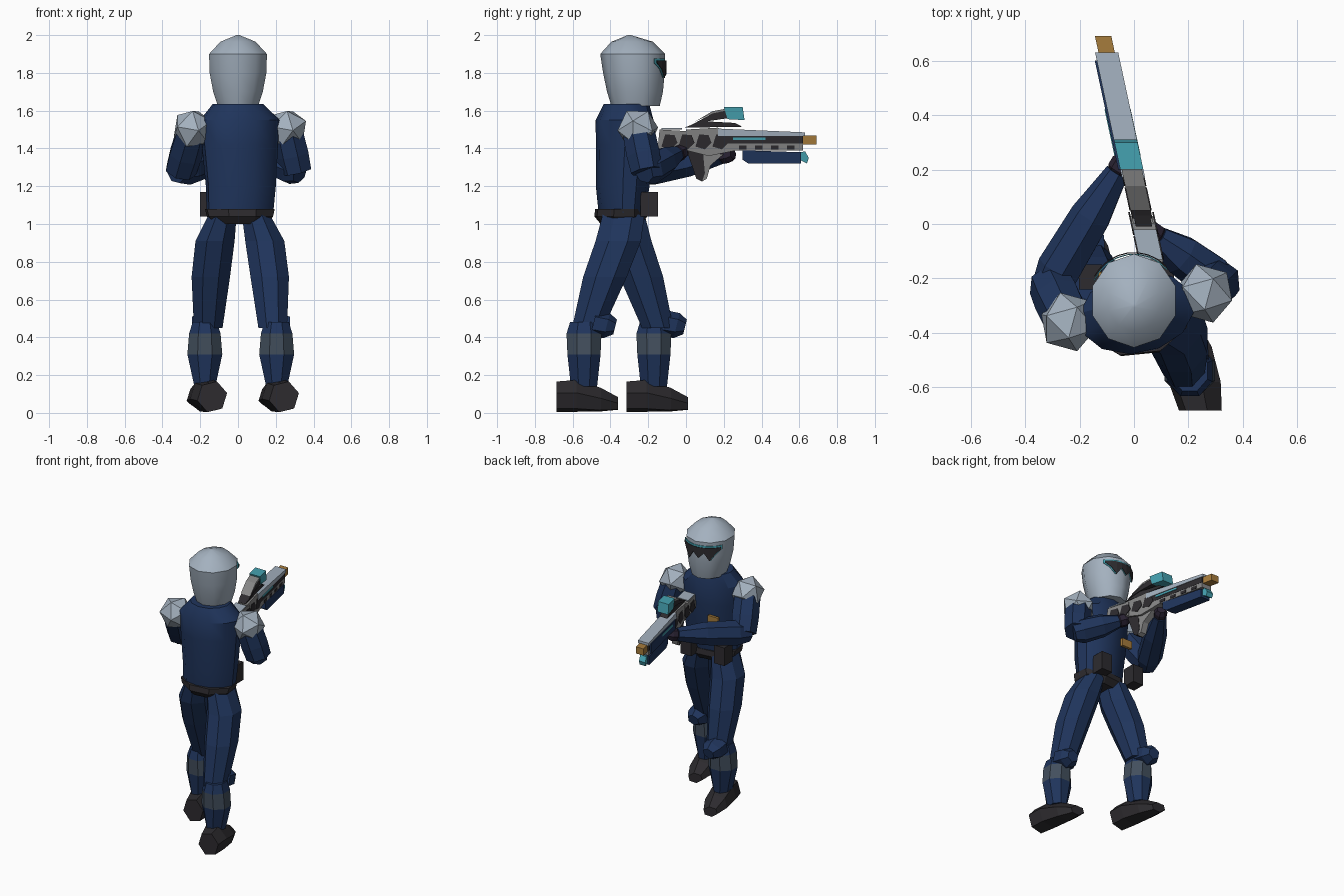
import bpy, bmesh, math
from mathutils import Vector, Matrix

if "Cube" in bpy.data.objects:
    bpy.data.objects.remove(bpy.data.objects["Cube"])


def material(name, *rgb):
    m = bpy.data.materials.new(name)
    m.use_nodes = True
    m.diffuse_color = (*rgb, 1)
    m.node_tree.nodes["Principled BSDF"].inputs["Base Color"].default_value = (*rgb, 1)
    return m


LIGHT = material("pale_grey_armour", .37, .44, .52)
NAVY = material("navy_cloth", .014, .035, .107)
DARK = material("charcoal", .026, .024, .028)
SLATE = material("slate_band", .055, .078, .11)
TEAL = material("teal_glow", .06, .36, .44)
GOLD = material("gold_brass", .38, .2, .045)
STEEL = material("gun_steel", .24, .24, .24)
GLOVE = material("dark_glove", .022, .016, .032)
UP = Vector((0, 0, 1))


def finish(name, bm, mats, smooth=None):
    bmesh.ops.recalc_face_normals(bm, faces=bm.faces)
    mesh = bpy.data.meshes.new(name)
    bm.to_mesh(mesh)
    bm.free()
    for m in mats:
        mesh.materials.append(m)
    ob = bpy.data.objects.new(name, mesh)
    bpy.context.collection.objects.link(ob)
    if smooth:
        bpy.ops.object.select_all(action='DESELECT')
        ob.select_set(True)
        bpy.context.view_layer.objects.active = ob
        bpy.ops.object.shade_smooth_by_angle(angle=math.radians(smooth))
    return ob


def loft(name, rings, mat, n=8, axis=UP, yaw=0, band=None, smooth=None):
    """Skin over rings (centre, half width, half depth); band = (segment, material)."""
    bm = bmesh.new()
    axis = axis.normalized()
    u = axis.cross(UP).normalized() if abs(axis.z) < .99 else Vector((1, 0, 0))
    u = Matrix.Rotation(yaw, 3, axis) @ u
    v = u.cross(axis)
    loops = []
    for c, a, b in rings:
        angles = [2 * math.pi * (i + .5) / n for i in range(n)]
        loops.append([bm.verts.new(Vector(c) + u * a * math.cos(t) + v * b * math.sin(t))
                      for t in angles])
    for k, (low, high) in enumerate(zip(loops, loops[1:])):
        for i in range(n):
            j = (i + 1) % n
            f = bm.faces.new((low[i], low[j], high[j], high[i]))
            f.material_index = int(band is not None and band[0] == k)
    bm.faces.new(loops[0])
    bm.faces.new(loops[-1])
    return finish(name, bm, [mat] + ([band[1]] if band else []), smooth)


def limb(name, start, end, r0, r1, mat, bulge=1.2):
    a, b = Vector(start), Vector(end)
    mid = (r0 + r1) / 2 * bulge
    rings = [(a - (b - a) * .08, r0 * .7, r0 * .7), (a.lerp(b, .12), r0, r0),
             (a.lerp(b, .6), mid, mid), (b, r1, r1)]
    return loft(name, rings, mat, 7, b - a)


def box(name, lo, hi, mat):
    bm = bmesh.new()
    lo, hi = Vector(lo), Vector(hi)
    bmesh.ops.create_cube(bm, size=1, matrix=Matrix.Translation((lo + hi) / 2)
                          @ Matrix.Diagonal((*(hi - lo), 1)))
    return finish(name, bm, [mat])


def gun_part(name, profile, width, mat, shift=0):
    """Side profile (y, z) given thickness across the slanted gun."""
    bm = bmesh.new()
    sides = [[bm.verts.new((.035 + shift + w - .215 * y, y, z)) for y, z in profile]
             for w in (-width / 2, width / 2)]
    for s in sides:
        bm.faces.new(s)
    for i in range(len(profile)):
        j = (i + 1) % len(profile)
        bm.faces.new((sides[0][i], sides[0][j], sides[1][j], sides[1][i]))
    return finish(name, bm, [mat])


def bar(y0, y1, z0, z1):
    return [(y0, z0), (y1, z0), (y1, z1), (y0, z1)]


# Head: one smooth helmet form
loft("helmet", [((0, -.267, 1.625), .112, .128), ((0, -.27, 1.7), .138, .148),
                ((0, -.276, 1.8), .158, .163), ((0, -.282, 1.9), .161, .172),
                ((0, -.285, 1.965), .098, .11), ((0, -.3, 2), .008, .008)], LIGHT, 10, smooth=40)


# Jagged wraparound visor with a teal rim behind it
def visor(name, mat, radius, grow):
    bm = bmesh.new()
    drops = [.01, .04, .09, .035, .075, .035, .09, .04, .01]
    cols = []
    for i, d in enumerate(drops):
        t = math.radians(46 + 13 * i - grow * 100 * (4 - i))
        x, y = radius * math.cos(t) * .97, -.278 + radius * math.sin(t)
        cols.append([bm.verts.new((x, y, z)) for z in (1.862 - d, 1.865 + grow)])
    for a, b in zip(cols, cols[1:]):
        bm.faces.new((a[0], b[0], b[1], a[1]))
    ob = finish(name, bm, [mat])
    mod = ob.modifiers.new("thickness", 'SOLIDIFY')
    mod.thickness = .004


visor("visor", DARK, .175, 0)
visor("visor_rim", TEAL, .169, .012)

# Torso, turned a little at the shoulders, with chest badge and belt
loft("torso", [((.01, -.34, 1.06), .18, .12), ((.015, -.335, 1.2), .188, .14),
               ((.01, -.325, 1.42), .205, .15), ((.01, -.325, 1.55), .215, .15),
               ((0, -.315, 1.635), .135, .12)], NAVY, 12, yaw=.2, smooth=30)
box("chest_badge", (-.13, -.195, 1.3), (-.05, -.176, 1.355), GOLD)
loft("belt", [((.01, -.345, 1), .15, .11), ((.01, -.345, 1.04), .185, .145),
              ((.01, -.345, 1.08), .195, .14)], DARK, 8, yaw=.1)
for side, x in (("left", .105), ("right", -.16)):
    box(side + "_pouch", (x - .042, -.24, 1.04), (x + .042, -.148, 1.17), DARK)


# Legs in a stride: thigh, shin with band, knee pad, boot turned to the right
def leg(side, spread, knee_y):
    def at(x, t, z):
        return (x * spread, -.33 + (knee_y + .33) * t, z)
    loft(side + "_thigh", [(at(.09, 0, 1.05), .08, .12), (at(.135, .15, .91), .112, .13),
                           (at(.16, .52, .72), .11, .125), (at(.175, 1, .45), .082, .09)],
         NAVY, 8)
    x, y = .195 * spread, knee_y - .02
    loft(side + "_shin", [((x, y, .14), .06, .075), ((x, y, .31), .1, .095),
                          ((x, y, .42), .09, .1), ((x, y, .48), .07, .08)],
         NAVY, 8, band=(1, SLATE))
    loft(side + "_knee_pad", [((x, y + .05, .475), .08, .07), ((x, y + .12, .462), .075, .068),
                              ((x, y + .165, .455), .045, .04)],
         NAVY, 6, Vector((0, 1, -.25)))
    boot = [(-.145, .085, .08, .085), (-.04, .09, .1, .088),
            (.09, .07, .095, .065), (.18, .05, .06, .035)]
    loft(side + "_boot", [((x + .01 - .2 * d, y + d, z), a, b) for d, z, a, b in boot],
         DARK, 6, Vector((0, 1, 0)), yaw=.3)


leg("left", 1.05, -.52)
leg("right", -.9, -.15)


# Arms: upper arm, forearm, glove and faceted shoulder pad
def arm(side, shoulder, elbow, hand):
    limb(side + "_upper_arm", shoulder, elbow, .088, .085, NAVY, 1.05)
    limb(side + "_forearm", elbow, hand, .085, .045, NAVY)
    h = Vector(hand)
    limb(side + "_glove", h, h + (h - Vector(elbow)).normalized() * .07, .045, .03, GLOVE)
    bm = bmesh.new()
    bmesh.ops.create_icosphere(bm, subdivisions=1, radius=.112,
                               matrix=Matrix.Translation(Vector(shoulder) + UP * .003)
                               @ Matrix.Rotation(math.radians(32), 4, 'X'))
    finish(side + "_shoulder_pad", bm, [LIGHT])


arm("left", (.26, -.255, 1.5), (.31, -.21, 1.28), (.09, -.05, 1.37))
arm("right", (-.24, -.36, 1.5), (-.305, -.22, 1.28), (-.06, .19, 1.36))

# Rifle: stock, receiver, grip, barrel and fore-end
gun_part("stock", [(-.15, 1.4), (.03, 1.39), (.03, 1.49), (-.14, 1.5)], .085, STEEL)
gun_part("stock_cap", bar(-.13, -.02, 1.5, 1.508), .085, LIGHT)
gun_part("receiver", [(0, 1.39), (.12, 1.36), (.27, 1.39), (.27, 1.45), (.17, 1.51), (0, 1.5)],
         .075, STEEL)
gun_part("grip", [(0, 1.4), (.055, 1.24), (.085, 1.225), (.1, 1.27), (.09, 1.38)], .05, DARK)
gun_part("grip_guard", [(.085, 1.225), (.11, 1.24), (.13, 1.31), (.2, 1.37), (.09, 1.38)],
         .045, STEEL)
gun_part("barrel_core", bar(.2, .62, 1.425, 1.47), .078, DARK)
gun_part("barrel_flank", bar(.2, .6, 1.4, 1.47), .02, NAVY, -.04)
gun_part("barrel_top", [(.17, 1.465), (.63, 1.465), (.63, 1.485), (.17, 1.505)], .085, LIGHT)
gun_part("lower_rail", bar(.25, .62, 1.39, 1.425), .075, STEEL)
gun_part("fore_end", [(.3, 1.34), (.33, 1.32), (.61, 1.32), (.61, 1.38), (.3, 1.39)], .075, NAVY)
gun_part("fore_end_tip", [(.61, 1.335), (.64, 1.32), (.65, 1.35), (.63, 1.385), (.61, 1.38)],
         .05, TEAL)
gun_part("muzzle", bar(.62, .69, 1.42, 1.468), .06, GOLD)

# Dark camouflage patches and glowing strips on both flanks
for s in (-1, 1):
    for i in range(4):
        y = -.13 + .09 * i
        gun_part("dark_patch", [(y, 1.41), (y + .05, 1.395), (y + .085, 1.43),
                                (y + .07, 1.47), (y + .02, 1.475)],
                 .006, DARK, s * (.044 if i < 2 else .038))
    for i in range(4):
        y = .28 + .085 * i
        gun_part("rail_patch", bar(y, y + .04, 1.395, 1.415), .006, DARK, s * .038)
    gun_part("glow_strip", bar(.25, .42, 1.445, 1.458), .005, TEAL, s * .041 - .0095 * (s < 0))

# Sight raised over the receiver
gun_part("sight_base", [(-.01, 1.51), (.3, 1.515), (.26, 1.535), (.08, 1.545)], .06, DARK)
gun_part("sight_arm", [(.02, 1.52), (.12, 1.545), (.22, 1.56), (.21, 1.6), (.14, 1.585)],
         .072, DARK)
gun_part("sight_cover", [(.05, 1.543), (.14, 1.585), (.21, 1.6), (.21, 1.61), (.14, 1.597)],
         .075, STEEL)
gun_part("sight_lens", [(.22, 1.555), (.31, 1.55), (.3, 1.62), (.2, 1.62)], .085, TEAL)
